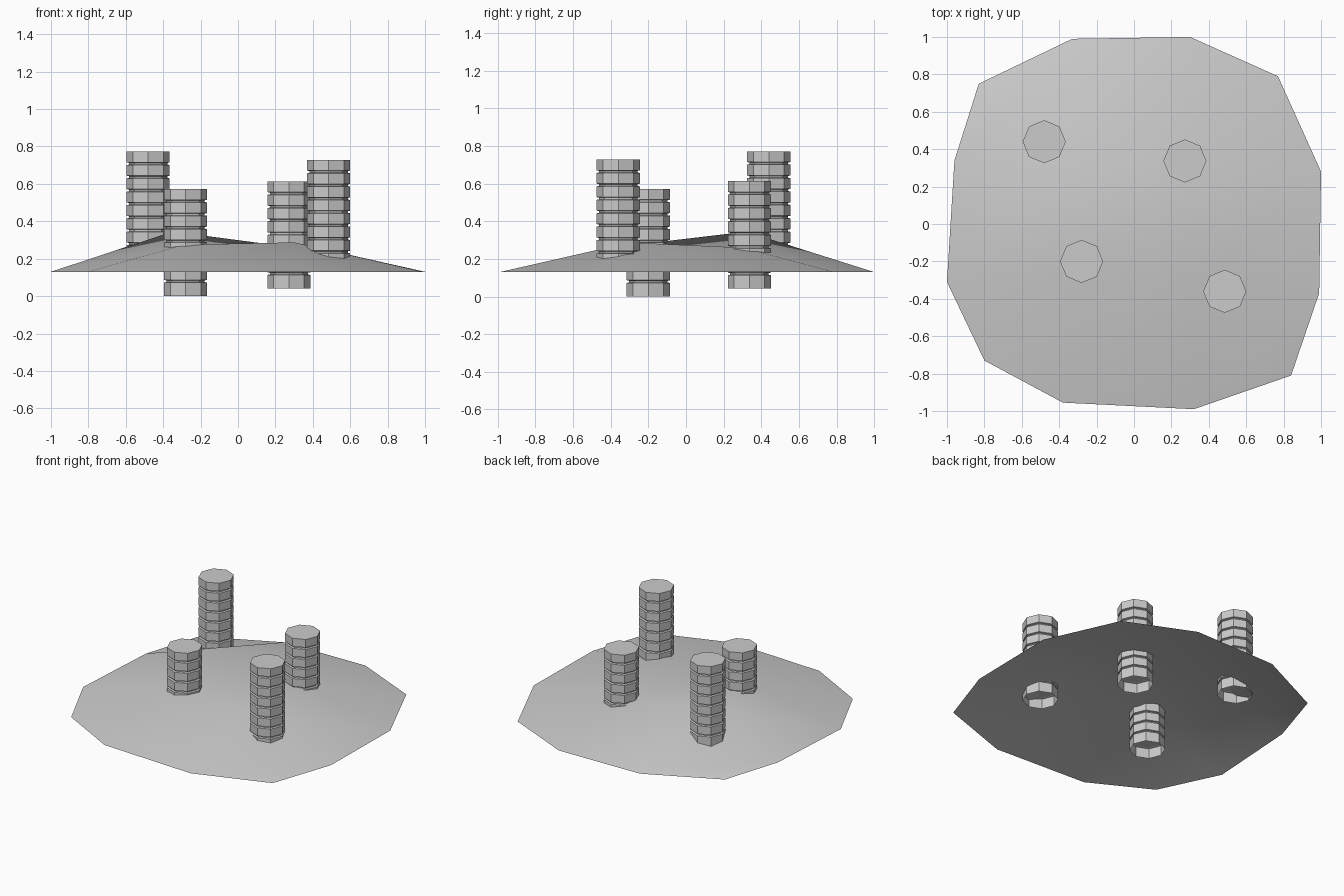
import bpy, bmesh, math

if "Cube" in bpy.data.objects:
    bpy.data.objects.remove(bpy.data.objects["Cube"])


def make_object(name, bm, smooth=False):
    mesh = bpy.data.meshes.new(name)
    bm.to_mesh(mesh)
    bm.free()
    for p in mesh.polygons:
        p.use_smooth = smooth
    obj = bpy.data.objects.new(name, mesh)
    bpy.context.collection.objects.link(obj)
    return obj


# Mound: open 4x4 grid pulled into a rounded outline, four raised inner points
Z = 0.13
rows = [
    [(-.80, -.73, Z), (-.38, -.955, Z), (.32, -.99, Z), (.84, -.81, Z)],
    [(-1.0, -.31, Z), (-.29, -.27, .275), (.30, -.30, .287), (.99, -.37, Z)],
    [(-.96, .34, Z), (-.35, .32, .345), (.30, .30, .26), (1.0, .28, Z)],
    [(-.83, .75, Z), (-.33, .99, Z), (.30, 1.0, Z), (.77, .79, Z)],
]
bm = bmesh.new()
grid = [[bm.verts.new(p) for p in row] for row in rows]
for j in range(3):
    for i in range(3):
        bm.faces.new((grid[j][i], grid[j][i + 1], grid[j + 1][i + 1], grid[j + 1][i]))
make_object("mound", bm, smooth=True)

# Posts: eight stacked octagonal bands with narrow grooves, open at the bottom
SIDES, BANDS, PITCH = 8, 8, 0.0714
R, R_GROOVE, BAND_H = 0.115, 0.102, 0.057


def post(name, x, y, top):
    base = top - (BANDS - 1) * PITCH - PITCH
    bm = bmesh.new()
    profile = []
    for k in range(BANDS):
        z = base + k * PITCH
        profile += [(R, z + (PITCH - BAND_H if k else 0)), (R, z + PITCH)]
        if k < BANDS - 1:
            profile += [(R_GROOVE, z + PITCH + 0.003),
                        (R_GROOVE, z + 2 * PITCH - BAND_H - 0.003)]
    rings = []
    for r, z in profile:
        rings.append([bm.verts.new((x + r * math.cos(2 * math.pi * s / SIDES),
                                    y + r * math.sin(2 * math.pi * s / SIDES), z))
                      for s in range(SIDES)])
    for a, b in zip(rings, rings[1:]):
        for s in range(SIDES):
            t = (s + 1) % SIDES
            bm.faces.new((a[s], a[t], b[t], b[s]))
    bm.faces.new(rings[-1])
    bm.faces.new(rings[2])  # inner plate above the lowest band
    make_object(name, bm)


post("post_back_left", -.48, .44, .772)
post("post_front_left", -.28, -.20, .572)
post("post_back_right", .272, .337, .613)
post("post_front_right", .485, -.36, .728)
